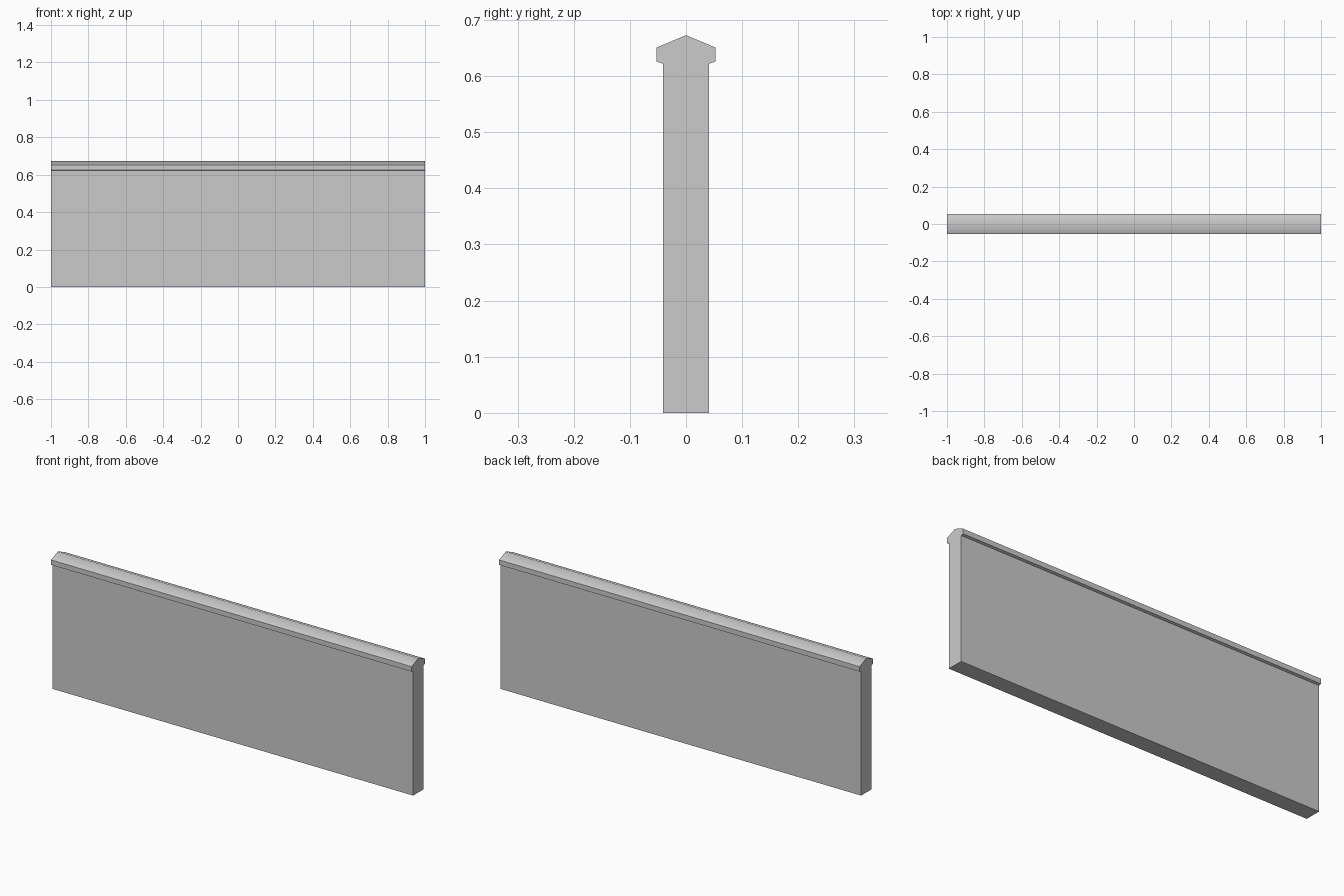
import bpy, bmesh, math

if "Cube" in bpy.data.objects:
    bpy.data.objects.remove(bpy.data.objects["Cube"])

# Right half of the wall's cross-section (y, z), from base up to the coping edge
half = [(0.041, 0.0), (0.041, 0.622), (0.0525, 0.626), (0.0525, 0.651)]
ridge = (0.0, 0.673)
profile = half + [ridge] + [(-y, z) for y, z in reversed(half)]


def extrude_profile(name, points, length):
    """Sweep a closed (y, z) profile along x, centred on the origin."""
    bm = bmesh.new()
    face = bm.faces.new([bm.verts.new((-length / 2, y, z)) for y, z in points])
    result = bmesh.ops.extrude_face_region(bm, geom=[face], use_keep_orig=True)
    verts = [g for g in result["geom"] if isinstance(g, bmesh.types.BMVert)]
    bmesh.ops.translate(bm, verts=verts, vec=(length, 0, 0))
    bmesh.ops.recalc_face_normals(bm, faces=bm.faces)
    mesh = bpy.data.meshes.new(name)
    bm.to_mesh(mesh)
    bm.free()
    obj = bpy.data.objects.new(name, mesh)
    bpy.context.collection.objects.link(obj)
    return obj


# Low wall with a ridged coping along its top
wall = extrude_profile("coped_wall", profile, 2.0)

# Soft ridge, all other edges stay sharp
bpy.context.view_layer.objects.active = wall
wall.select_set(True)
bpy.ops.object.shade_smooth_by_angle(angle=math.radians(55))
